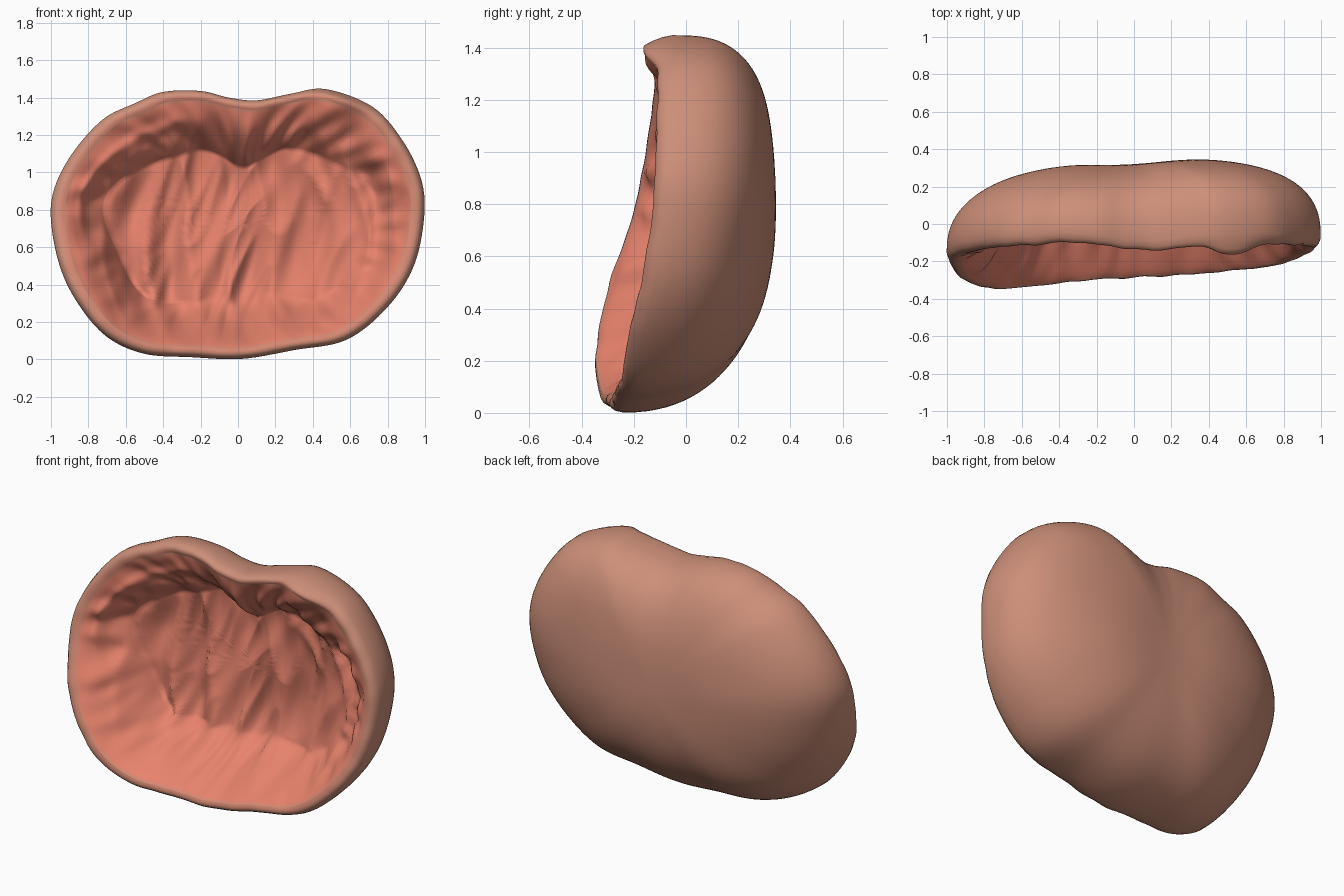
import bpy, math
from mathutils import Vector, noise

if "Cube" in bpy.data.objects:
    bpy.data.objects.remove(bpy.data.objects["Cube"])

CX, CZ = 0.02, 0.72          # middle of the bowl
SUB = 8                      # columns between rim control points

# rim control points: x, z, y (anticlockwise from the right side)
RIM = [(.995, .76, -.13), (.98, .96, -.12), (.88, 1.17, -.11), (.72, 1.35, -.10),
       (.47, 1.445, -.10), (.28, 1.42, -.12), (.10, 1.385, -.14), (-.05, 1.40, -.13),
       (-.2, 1.435, -.11), (-.4, 1.43, -.10), (-.55, 1.37, -.11), (-.72, 1.285, -.12),
       (-.88, 1.11, -.14), (-.98, .92, -.17), (-1.0, .74, -.21), (-.95, .49, -.29),
       (-.85, .29, -.335), (-.7, .12, -.345), (-.5, .03, -.325), (-.25, .012, -.30),
       (.02, .003, -.285), (.3, .05, -.27), (.58, .105, -.245), (.8, .28, -.22), (.94, .5, -.17)]


def material(name, rgb):
    m = bpy.data.materials.new(name)
    m.diffuse_color = (*rgb, 1)
    m.use_nodes = True
    m.node_tree.nodes["Principled BSDF"].inputs["Base Color"].default_value = m.diffuse_color
    return m


skin = material("brown skin", (.61, .275, .19))
blend = material("rosy edge", (.67, .25, .17))
flesh = material("coral lining", (.80, .225, .15))


def spline(points, sub):
    """Closed Catmull-Rom curve through the points."""
    pts, out = [Vector(p) for p in points], []
    n = len(pts)
    for i in range(n):
        a, b, c, d = (pts[(i + k) % n] for k in (-1, 0, 1, 2))
        for j in range(sub):
            t = j / sub
            out.append(.5 * (2 * b + (c - a) * t + (2 * a - 5 * b + 4 * c - d) * t * t
                             + (3 * b - a - 3 * c + d) * t ** 3))
    return out


rim = spline(RIM, SUB)
N = len(rim)


def at(p, s, y):
    return (CX + (p.x - CX) * s, y, CZ + (p.y - CZ) * s)


def bump(x, centre, width):
    return math.exp(-((x - centre) / width) ** 2)


def ramp(x, lo, hi):
    t = min(1, max(0, (x - lo) / (hi - lo)))
    return t * t * (3 - 2 * t)


def loft(name, rings, tip, mats, rule):
    """Join rings of N points and close them with a fan at the tip."""
    verts = [v for r in rings for v in r] + [tip]
    faces = []
    for k in range(len(rings) - 1):
        for i in range(N):
            j = (i + 1) % N
            faces.append((k * N + i, k * N + j, (k + 1) * N + j, (k + 1) * N + i))
    last = (len(rings) - 1) * N
    faces += [(last + i, last + (i + 1) % N, len(verts) - 1) for i in range(N)]
    me = bpy.data.meshes.new(name)
    me.from_pydata(verts, [], faces)
    for m in mats:
        me.materials.append(m)
    for f in me.polygons:
        f.use_smooth = True
        f.material_index = rule(f.index // N)
    ob = bpy.data.objects.new(name, me)
    bpy.context.collection.objects.link(ob)
    return ob


def flap(p):
    """Small forward tab on the upper right rim."""
    return .065 * bump(p.x, .55, .14) if p.y > 1.2 else 0


# outer shell: rolled lip, then a superellipse dome toward the back
LIP = [(.925, .006), (.94, .001), (.958, 0), (.975, .006), (.99, .022)]
shell = [[at(p, s, p.z + dy - flap(p) * min(1, (1 - s) / .04) + .008 * noise.noise((p.x * 9, p.y * 9, 0)))
          for p in rim] for s, dy in LIP]


def dome(p, phi):
    up = min(1, max(0, (p.y - .1) / 1.1))
    n = 2.25 + up * (.12 + .58 * ramp(p.x, -.3, .42))     # left lobe falls away sooner
    s, h = math.cos(phi) ** (2 / n), math.sin(phi) ** (2 / n)
    x, _, z = at(p, s, 0)
    y0 = p.z + .05
    back = .358 - .028 * bump(x, -.02, .28) - .02 / (1 + math.exp(9 * x))
    y = y0 + (back - y0) * h
    y += .012 * noise.noise((x * 2.5, y * 2.5, z * 2.5)) * h * s
    return (x, y, z)


STEPS = 34
for k in range(STEPS):
    shell.append([dome(p, math.pi / 2 * (1 - (1 - k / STEPS) ** 1.4)) for p in rim])
tip_y = sum(v[1] for v in shell[-1]) / N
loft("outer_shell", shell, (CX, tip_y, CZ), [skin, blend], lambda k: 1 if k < 2 else 0)


# inner lining: crinkled wall running down to a folded, hollow floor
def floor_y(x, z):
    slant = x + .12 * z + .05 * math.sin(5 * z + 2 * x)
    ridge = 1 - 2.6 * abs(noise.noise(Vector((slant * 5.5, 3.1, z * 1.3))))
    fine = 1 - 2.4 * abs(noise.noise(Vector((x * 8 - 3 * z, 8.4, z * 2.5))))
    hollow = .185 - .2 * x * x - .25 * (z - .76) ** 2
    return hollow - .045 * ridge - .022 * fine


def floor_edge(p):
    """How far out the floor reaches in each direction."""
    a = math.atan2(p.y - CZ, p.x - CX)
    up = math.sin(a)
    side = abs(math.cos(a)) ** 2
    return .71 * side + (1 - side) * (.48 if up > 0 else .54) + .025 * math.sin(7 * a)


WALL, FLOOR = 24, 28
lining = [list(shell[0])]
for k in range(1, WALL + 1):
    ring, t = [], k / WALL
    for p, start in zip(rim, shell[0]):
        s = .925 + (floor_edge(p) - .925) * t
        x, _, z = at(p, s, 0)
        # steep overhang at the top and left, an open slope at the bottom and right
        steep = max(ramp(p.y, .9, 1.3), ramp(-p.x, .3, .9))
        ease = (1 - steep) * math.sin(t * math.pi / 2) ** 1.2 + steep * (.5 * t + .5 * t ** 2)
        y = start[1] + (floor_y(x, z) - start[1]) * ease
        a = math.atan2(p.y - CZ, p.x - CX)
        crinkle = noise.noise((math.cos(a) * 9, math.sin(a) * 9, t * 1.3))
        y += .045 * crinkle * math.sin(math.pi * t)
        # raised inner lip on the upper left
        y -= .02 * bump(t, .4, .12) * ramp(-p.x, .2, .6) * ramp(p.y, .5, .8)
        ring.append((x, y, z))
    lining.append(ring)
for k in range(1, FLOOR):
    ring = []
    for p in rim:
        x, _, z = at(p, floor_edge(p) * (1 - k / FLOOR), 0)
        ring.append((x, floor_y(x, z), z))
    lining.append(ring)
loft("inner_lining", lining, (CX, floor_y(CX, CZ), CZ), [flesh, blend],
     lambda k: 1 if k < 1 else 0)

# turn the shell faces to the back and the lining faces to the front
for name, want in (("outer_shell", 1), ("inner_lining", -1)):
    me = bpy.data.objects[name].data
    if me.polygons[-1].normal.y * want < 0:
        me.flip_normals()
